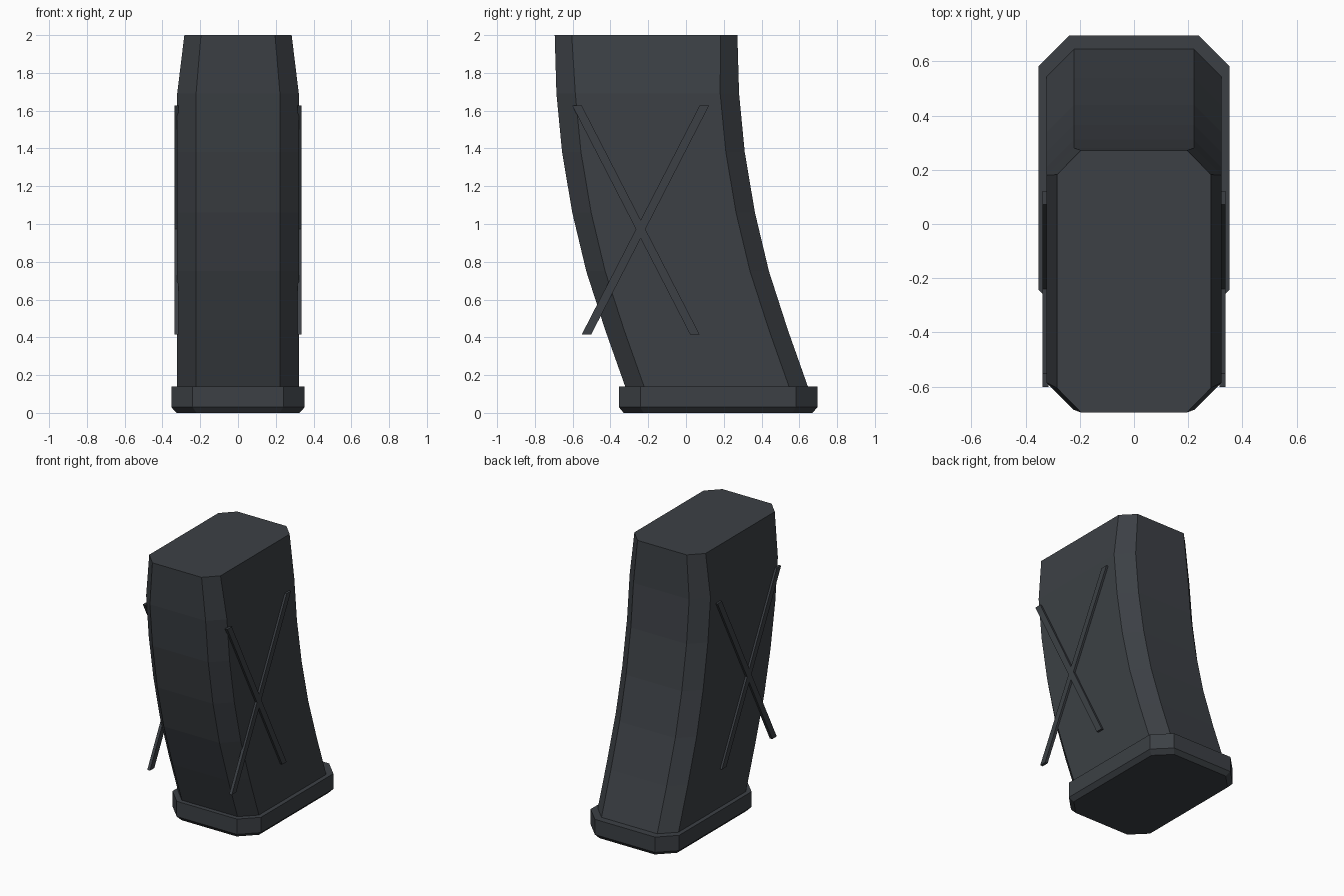
import bpy, bmesh

if "Cube" in bpy.data.objects:
    bpy.data.objects.remove(bpy.data.objects["Cube"])

mat = bpy.data.materials.new("dark slate grey")
mat.diffuse_color = (0.045, 0.051, 0.059, 1)
mat.use_nodes = True
mat.node_tree.nodes["Principled BSDF"].inputs["Base Color"].default_value = mat.diffuse_color


def octagon(hx, y0, y1, cx, cy, z):
    """Chamfered rectangle, counter-clockwise seen from above."""
    ix = hx - cx
    return [(ix, y0, z), (hx, y0 + cy, z), (hx, y1 - cy, z), (ix, y1, z),
            (-ix, y1, z), (-hx, y1 - cy, z), (-hx, y0 + cy, z), (-ix, y0, z)]


def loft(name, rings):
    """Skin a stack of matching rings and cap both ends."""
    bm = bmesh.new()
    loops = [[bm.verts.new(p) for p in r] for r in rings]
    n = len(loops[0])
    for a, b in zip(loops, loops[1:]):
        for i in range(n):
            j = (i + 1) % n
            bm.faces.new((a[i], a[j], b[j], b[i]))
    bm.faces.new(loops[0][::-1])
    bm.faces.new(loops[-1])
    bmesh.ops.recalc_face_normals(bm, faces=bm.faces)
    me = bpy.data.meshes.new(name)
    bm.to_mesh(me)
    bm.free()
    me.materials.append(mat)
    ob = bpy.data.objects.new(name, me)
    bpy.context.collection.objects.link(ob)
    return ob


# Curved body: horizontal sections that sweep forward towards the top
path = [(0.14, -0.322), (0.44, -0.428), (0.75, -0.528), (1.06, -0.602),
        (1.38, -0.656), (1.69, -0.686)]
rings = [octagon(0.322, y, y + 0.967, 0.10, 0.10, z) for z, y in path]
rings.append(octagon(0.284, -0.695, 0.272, 0.088, 0.09, 2.0))
loft("curved_body", rings)

# Base plate with a bevelled underside
loft("base_plate", [
    octagon(0.325, -0.33, 0.67, 0.105, 0.105, 0.0),
    octagon(0.353, -0.355, 0.695, 0.113, 0.113, 0.03),
    octagon(0.353, -0.355, 0.695, 0.113, 0.113, 0.14)])

# Crossed raised ribs on both sides, with level-cut ends
for side, s in (("right", 1), ("left", -1)):
    for label, yb, yt in (("rising", -0.527, 0.097), ("falling", 0.047, -0.577)):
        ring = lambda y, z: [(s * x, y + d, z) for x, d in
                             ((0.316, -0.025), (0.337, -0.025), (0.337, 0.025), (0.316, 0.025))]
        loft(f"{side}_{label}_rib", [ring(yb, 0.415), ring(yt, 1.627)])
